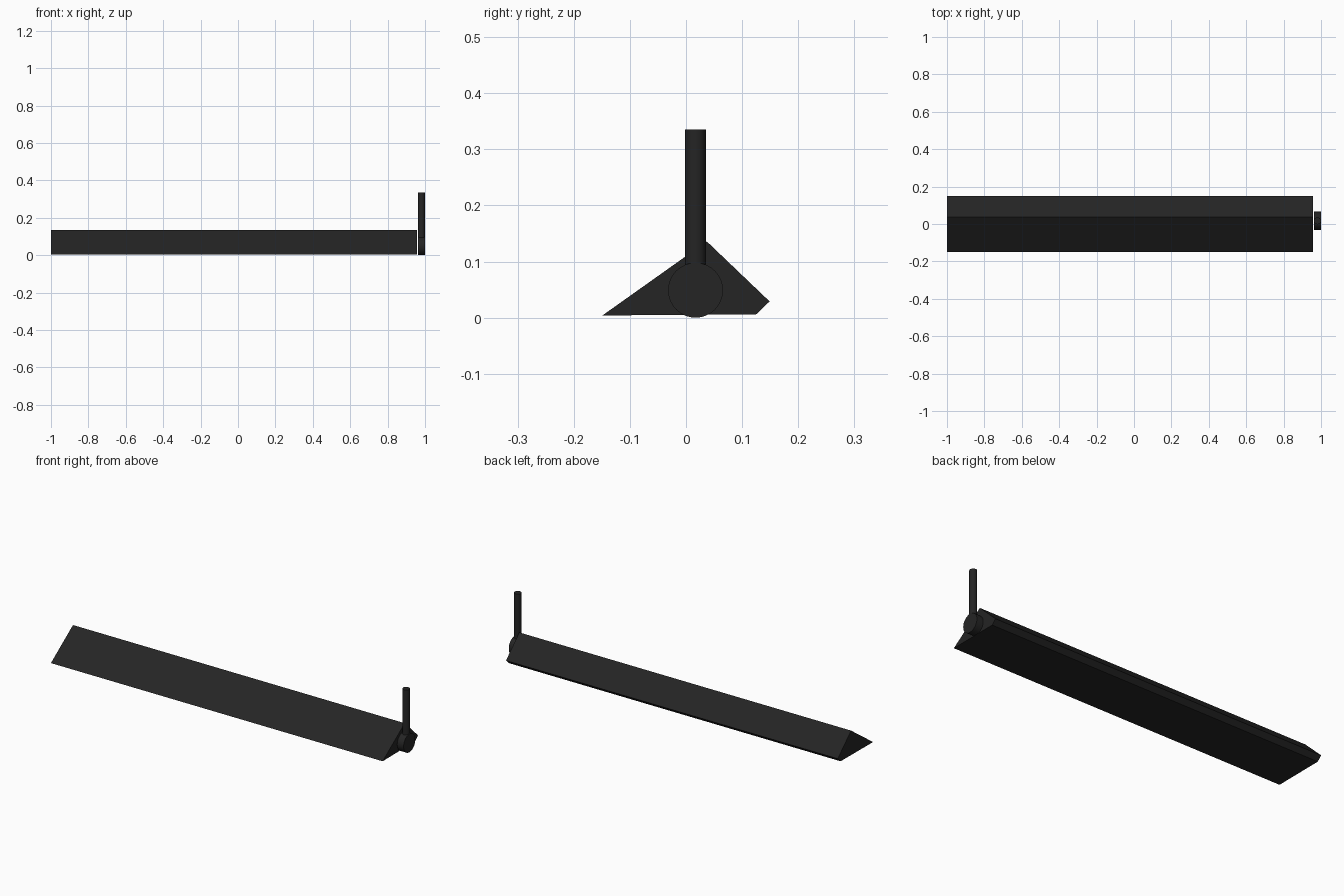
import bpy
from math import radians

cube = bpy.data.objects.get("Cube")
if cube:
    bpy.data.objects.remove(cube, do_unlink=True)

# Single matte black material
black = bpy.data.materials.new("matte_black")
black.use_nodes = True
color = (0.018, 0.018, 0.018, 1)
black.diffuse_color = color
black.node_tree.nodes["Principled BSDF"].inputs["Base Color"].default_value = color


def prism(name, profile, x0, x1):
    """Extrude a (y, z) profile along x."""
    n = len(profile)
    verts = [(x, y, z) for x in (x0, x1) for y, z in profile]
    faces = [tuple(reversed(range(n))), tuple(range(n, 2 * n))]
    faces += [(i, (i + 1) % n, (i + 1) % n + n, i + n) for i in range(n)]
    mesh = bpy.data.meshes.new(name)
    mesh.from_pydata(verts, [], faces)
    mesh.materials.append(black)
    obj = bpy.data.objects.new(name, mesh)
    bpy.context.collection.objects.link(obj)
    return obj


def cylinder(name, radius, depth, location, rotation=(0, 0, 0)):
    bpy.ops.mesh.primitive_cylinder_add(
        vertices=32, radius=radius, depth=depth, location=location, rotation=rotation)
    obj = bpy.context.object
    obj.name = name
    obj.data.materials.append(black)
    bpy.ops.object.shade_smooth_by_angle(angle=radians(40))
    return obj


# Long wedge-shaped body with a narrow chamfer along the back edge
prism("wedge_body", [(-0.149, 0.004), (0.125, 0.006), (0.149, 0.029), (0.037, 0.136)],
      -1.0, 0.958)

# Pivot disc on the left end, with the upright handle rising from it
pivot_y, pivot_z, disc_radius = 0.017, 0.049, 0.049
cylinder("pivot_disc", disc_radius, 0.038, (0.981, pivot_y, pivot_z), (0, radians(90), 0))
rod_bottom, rod_top = 0.06, 0.335
cylinder("handle_rod", 0.0185, rod_top - rod_bottom,
         (0.981, pivot_y, (rod_top + rod_bottom) / 2))
